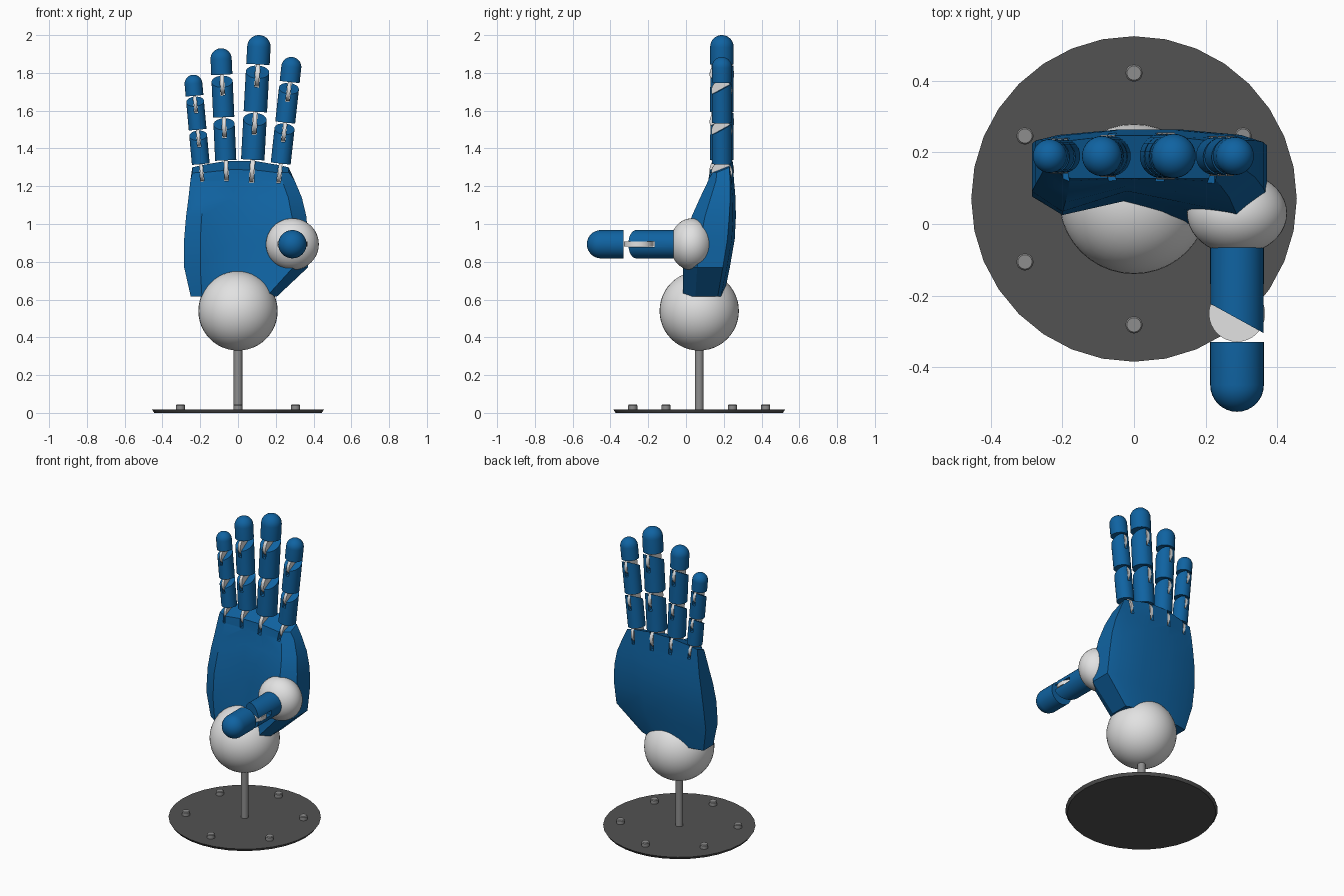
import bpy, bmesh, math
from mathutils import Matrix, Vector

if "Cube" in bpy.data.objects:
    bpy.data.objects.remove(bpy.data.objects["Cube"])


def material(name, rgb):
    m = bpy.data.materials.new(name)
    m.diffuse_color = (*rgb, 1)
    m.use_nodes = True
    m.node_tree.nodes["Principled BSDF"].inputs["Base Color"].default_value = m.diffuse_color
    return m


BLUE = material("blue", (0.005, 0.125, 0.36))
WHITE = material("white", (0.76, 0.76, 0.76))
DARK = material("dark grey", (0.085, 0.085, 0.085))
STEEL = material("steel grey", (0.27, 0.27, 0.27))


def finish(bm, name, mat, matrix=Matrix()):
    bmesh.ops.remove_doubles(bm, verts=bm.verts, dist=1e-5)
    bmesh.ops.recalc_face_normals(bm, faces=bm.faces)
    bm.transform(matrix)
    me = bpy.data.meshes.new(name)
    bm.to_mesh(me)
    bm.free()
    ob = bpy.data.objects.new(name, me)
    bpy.context.collection.objects.link(ob)
    if mat:
        me.materials.append(mat)
    return ob


def lathe(name, profile, mat, matrix=Matrix(), sides=32, slope=0.0):
    """Turn (radius, z) points about z; slope tilts the last ring down toward -y."""
    bm = bmesh.new()
    rings = []
    for k, (r, z) in enumerate(profile):
        ring = []
        for i in range(sides):
            a = 2 * math.pi * i / sides
            y = r * math.sin(a)
            drop = slope * (r - y) if k == len(profile) - 1 else 0
            ring.append(bm.verts.new((r * math.cos(a), y, z - drop)))
        rings.append(ring)
    for a, b in zip(rings, rings[1:]):
        for i in range(sides):
            j = (i + 1) % sides
            bm.faces.new((a[i], a[j], b[j], b[i]))
    if profile[0][0] > 0:
        bm.faces.new(rings[0])
    if profile[-1][0] > 0:
        bm.faces.new(rings[-1])
    else:
        bmesh.ops.remove_doubles(bm, verts=bm.verts, dist=1e-5)
    return finish(bm, name, mat, matrix)


def ball(name, centre, radii, mat):
    bm = bmesh.new()
    bmesh.ops.create_uvsphere(bm, u_segments=40, v_segments=24, radius=1)
    return finish(bm, name, mat, Matrix.Translation(centre) @ Matrix.Diagonal((*radii, 1)))


def cut_slot(target, matrix, r, z):
    """Cut a hinge slot down to a rounded disc centred at local height z."""
    bm = bmesh.new()
    bmesh.ops.create_cube(bm, size=1)
    bm.transform(Matrix.Translation((0, 0, z + 0.9 * r)) @ Matrix.Diagonal((0.39 * r, 4 * r, 4 * r, 1)))
    cutter = finish(bm, "slot_cutter", None, matrix)
    cutter.hide_render = True
    mod = target.modifiers.new("slot", 'BOOLEAN')
    mod.operation = 'DIFFERENCE'
    mod.solver = 'EXACT'
    mod.object = cutter
    bpy.context.view_layer.objects.active = target
    bpy.ops.object.modifier_apply(modifier=mod.name)
    bpy.data.objects.remove(cutter)


def hinge(name, matrix, r, z):
    t = 0.175 * r
    spin = Matrix.Translation((0, 0, z)) @ Matrix.Rotation(math.pi / 2, 4, 'Y')
    lathe(name, [(1.05 * r, -t), (1.05 * r, t)], WHITE, matrix @ spin)


def digit(name, matrix, r, length, joints, gap, sink):
    """Forked segments with hinge discs, ending in a domed tip (bends toward local -y)."""
    start = 0
    for n, z in enumerate(joints):
        seg = lathe(f"{name}_segment_{n + 1}", [(r, start), (r, z - gap * r)], BLUE, matrix, slope=0.55)
        cut_slot(seg, matrix, r, z - sink * r)
        hinge(f"{name}_hinge_{n + 1}", matrix, r, z - sink * r)
        start = z
    dome = [(r * math.cos(a * math.pi / 16), length - r + r * math.sin(a * math.pi / 16)) for a in range(8)]
    lathe(f"{name}_tip", [(r, start)] + dome + [(0, length)], BLUE, matrix)


# stand: plate, bolts and rod
CY = 0.07
lathe("base_plate", [(0.443, 0), (0.455, 0.018)], DARK, Matrix.Translation((0, CY, 0)))
for k in range(6):
    a = math.radians(90 + 60 * k)
    pos = Matrix.Translation((0.352 * math.cos(a), CY + 0.352 * math.sin(a), 0))
    lathe(f"base_bolt_{k + 1}", [(0.024, 0.016), (0.024, 0.04), (0.02, 0.045)], STEEL, pos, 16)
lathe("stand_rod", [(0.023, 0.015), (0.023, 0.36)], STEEL, Matrix.Translation((0, CY, 0)), 24)

# wrist and thumb balls
ball("wrist_ball", (0, CY, 0.54), (0.21, 0.21, 0.21), WHITE)
ball("thumb_ball", (0.288, 0.03, 0.893), (0.14, 0.115, 0.137), WHITE)

# palm: lofted rows of z, left x, right x, back y, front y at left, middle and right
ROWS = [
    (0.615, -0.250, 0.205, 0.200, 0.030, 0.060, -0.015),
    (0.770, -0.285, 0.370, 0.232, 0.025, 0.065, -0.015),
    (0.920, -0.285, 0.372, 0.258, 0.035, 0.085, 0.000),
    (1.040, -0.275, 0.362, 0.264, 0.060, 0.092, 0.030),
    (1.140, -0.262, 0.338, 0.262, 0.090, 0.105, 0.075),
    (1.230, -0.252, 0.300, 0.254, 0.120, 0.122, 0.118),
    (1.325, -0.242, 0.268, 0.247, 0.127, 0.127, 0.127),
]
FRONT_T = (0, 0.13, 0.4, 0.64, 0.88, 1)
BACK_T = (0, 0.1, 0.36, 0.64, 0.9, 1)
bm = bmesh.new()
loft = []
for n, (z, xl, xr, yb, fl, fm, fr) in enumerate(ROWS):
    top = n == len(ROWS) - 1
    el, er = 0.25 * (yb - fl), 0.3 * (yb - fr)
    front_y = (fl + el, fl, fm, 0.5 * (fm + fr), fr, fr + er)
    back_y = (yb - 0.6 * el, yb - 0.015, yb, yb, yb - 0.015, yb - 0.5 * er)
    sides = []
    for ts, ys in ((FRONT_T, front_y), (BACK_T, back_y)):
        line = []
        for t, y in zip(ts, ys):
            # the top slopes down to the front and to both sides
            dz = 0.012 - 0.12 * (t - 0.5) ** 2 - 0.4 * (yb - y) if top else 0
            line.append(bm.verts.new((xl + (xr - xl) * t, y, z + dz)))
        sides.append(line)
    loft.append(sides)
for a, b in zip(loft, loft[1:]):
    ra, rb = a[0] + a[1][::-1], b[0] + b[1][::-1]
    for i in range(12):
        j = (i + 1) % 12
        bm.faces.new((ra[i], ra[j], rb[j], rb[i]))
for f, b in (loft[0], loft[-1]):
    for i in range(5):
        bm.faces.new((f[i], f[i + 1], b[i + 1], b[i]))
palm = finish(bm, "palm", BLUE)

# fingers: radius, base x and z, tip x and z
FINGERS = {
    "little_finger": (0.047, -0.197, 1.317, -0.240, 1.790),
    "ring_finger": (0.056, -0.065, 1.337, -0.092, 1.930),
    "middle_finger": (0.062, 0.078, 1.340, 0.114, 2.000),
    "index_finger": (0.053, 0.226, 1.320, 0.288, 1.884),
}
for name, (r, bx, bz, tx, tz) in FINGERS.items():
    tilt = math.atan2(tx - bx, tz - bz)
    length = math.hypot(tx - bx, tz - bz)
    m = Matrix.Translation((bx, 0.19, bz)) @ Matrix.Rotation(tilt, 4, 'Y')
    cut_slot(palm, m, r, -0.85 * r)
    hinge(f"{name}_knuckle", m, r, -0.85 * r)
    digit(name, m, r, length, (0.385 * length, 0.765 * length), 0.1, 0.85)

# thumb: points forward and bends toward the palm centre
axes = Matrix(((0, 1, 0), (0, 0, -1), (-1, 0, 0))).to_4x4()
digit("thumb", Matrix.Translation((0.288, -0.04, 0.893)) @ axes, 0.075, 0.485, (0.29,), 0.33, 1.06)

# smooth shading with sharp edges kept
for ob in bpy.context.scene.objects:
    ob.select_set(True)
bpy.context.view_layer.objects.active = palm
bpy.ops.object.shade_smooth_by_angle(angle=math.radians(30))
